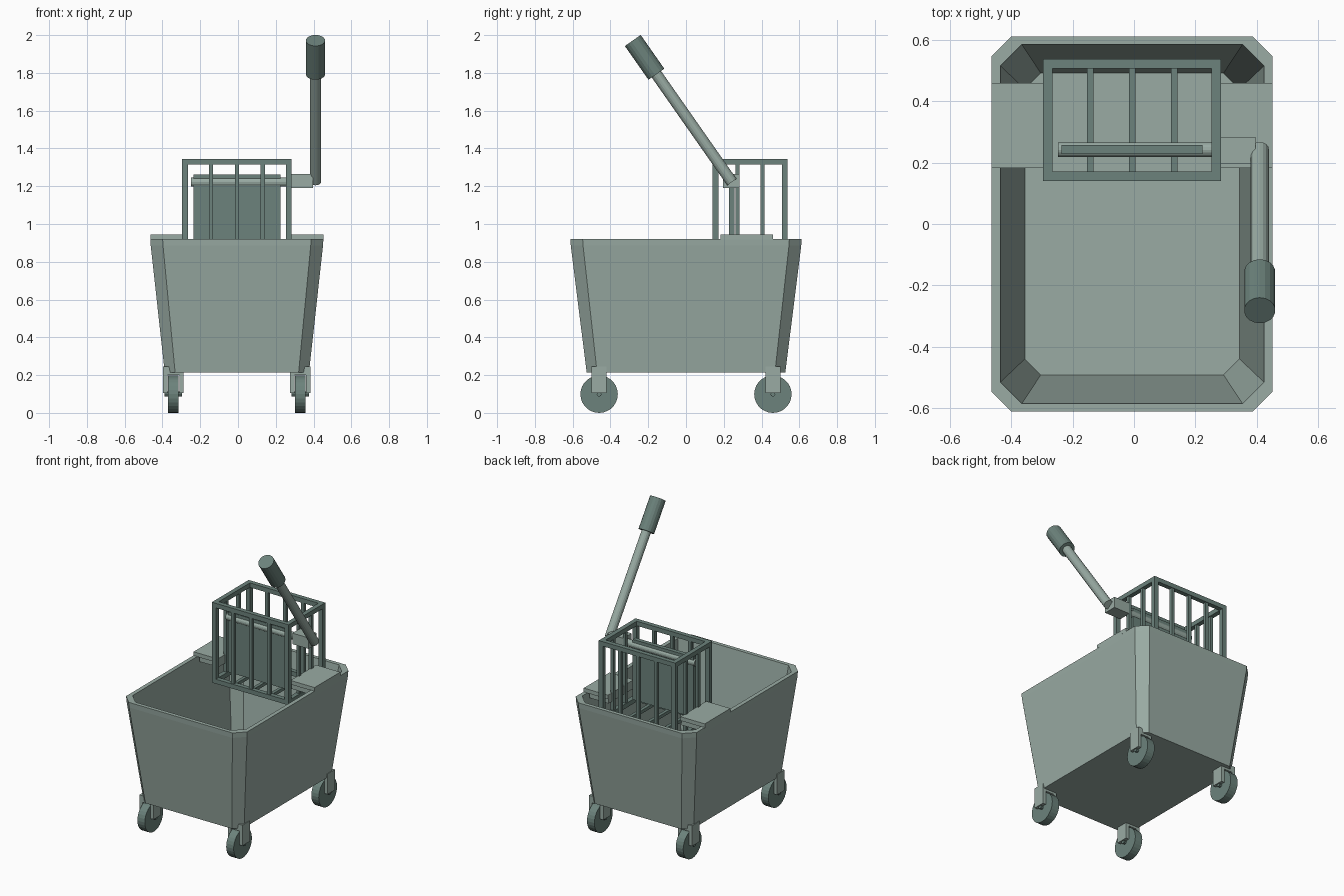
import bpy, bmesh, math
from mathutils import Vector

cube = bpy.data.objects.get("Cube")
if cube:
    bpy.data.objects.remove(cube, do_unlink=True)

CX = -0.006   # bucket centre line


def material(name, rgb):
    m = bpy.data.materials.new(name)
    m.use_nodes = True
    m.diffuse_color = (*rgb, 1)
    m.node_tree.nodes["Principled BSDF"].inputs["Base Color"].default_value = (*rgb, 1)
    return m


LIGHT = material("light grey green", (0.32, 0.41, 0.37))
DARK = material("dark grey green", (0.15, 0.225, 0.2))


def finish(bm, name, mat):
    bmesh.ops.recalc_face_normals(bm, faces=bm.faces)
    me = bpy.data.meshes.new(name)
    bm.to_mesh(me)
    bm.free()
    me.materials.append(mat)
    ob = bpy.data.objects.new(name, me)
    bpy.context.scene.collection.objects.link(ob)
    return ob


def add_box(bm, lo, hi):
    lo, hi = Vector(lo), Vector(hi)
    verts = bmesh.ops.create_cube(bm, size=1)["verts"]
    for v in verts:
        v.co = (lo + hi) / 2 + Vector(a * b for a, b in zip(v.co, hi - lo))


def boxes(name, mat, *pairs):
    bm = bmesh.new()
    for lo, hi in pairs:
        add_box(bm, lo, hi)
    return finish(bm, name, mat)


def rod(name, mat, a, b, radius, sides=16):
    a, b = Vector(a), Vector(b)
    bm = bmesh.new()
    bmesh.ops.create_cone(bm, cap_ends=True, segments=sides, radius1=radius,
                          radius2=radius, depth=(b - a).length)
    ob = finish(bm, name, mat)
    ob.location = (a + b) / 2
    ob.rotation_euler = (b - a).to_track_quat('Z', 'Y').to_euler()
    return ob


# Bucket: chamfered rectangles stacked up the outside and down the inside
def ring(bm, hx, hy, c, z):
    pts = []
    for sx, sy in ((1, 1), (-1, 1), (-1, -1), (1, -1)):
        pair = [(sx * hx, sy * (hy - c)), (sx * (hx - c), sy * hy)]
        pts += pair if sx * sy > 0 else pair[::-1]
    return [bm.verts.new((x + CX, y, z)) for x, y in pts]


bm = bmesh.new()
sections = [(0.382, 0.526, 0.055, 0.215), (0.456, 0.61, 0.065, 0.885),
            (0.458, 0.612, 0.065, 0.92), (0.43, 0.586, 0.07, 0.92),
            (0.35, 0.492, 0.052, 0.25)]
rings = [ring(bm, *s) for s in sections]
for low, high in zip(rings, rings[1:]):
    for i in range(8):
        j = (i + 1) % 8
        bm.faces.new((low[i], low[j], high[j], high[i]))
bm.faces.new(rings[0])
bm.faces.new(rings[-1])
finish(bm, "bucket", LIGHT)

# Casters: fork, axle and wheel at each corner
for sx, side in ((1, "left"), (-1, "right")):
    for sy, end in ((1, "back"), (-1, "front")):
        x, y, z = CX + sx * 0.336, sy * 0.46, 0.099
        label = f"{end}_{side}_"
        boxes(label + "fork", LIGHT,
              ((x - 0.054, y - 0.04, 0.2), (x + 0.054, y + 0.04, 0.245)),
              ((x - 0.054, y - 0.04, 0.105), (x - 0.031, y + 0.04, 0.2)),
              ((x + 0.031, y - 0.04, 0.105), (x + 0.054, y + 0.04, 0.2)))
        rod(label + "wheel", DARK, (x - 0.028, y, z), (x + 0.028, y, z), 0.099, 28)
        rod(label + "axle", DARK, (x - 0.046, y, z), (x + 0.046, y, z), 0.013, 8)

# Brackets resting on the rim and reaching in to the cage
for s, side in ((1, "left"), (-1, "right")):
    parts = []
    for inner, outer, y0, y1, z0, z1 in ((0.275, 0.458, 0.182, 0.46, 0.918, 0.945),
                                         (0.275, 0.42, 0.19, 0.452, 0.885, 0.918)):
        xs = sorted((CX + s * inner, CX + s * outer))
        parts.append(((xs[0], y0, z0), (xs[1], y1, z1)))
    boxes(side + "_bracket", LIGHT, *parts)

# Wringer cage: top and bottom frames, corner posts, slats and floor bars
X0, X1, Y0, Y1, Z0, Z1 = CX - 0.29, CX + 0.29, 0.14, 0.538, 0.795, 1.345
T, W = 0.031, 0.011
bm = bmesh.new()
for z in (Z0, Z1 - T):
    for y in (Y0, Y1 - T):
        add_box(bm, (X0, y, z), (X1, y + T, z + T))
    for x in (X0, X1 - T):
        add_box(bm, (x, Y0 + T, z), (x + T, Y1 - T, z + T))
for x in (X0, X1 - T):
    for y in (Y0, Y1 - T):
        add_box(bm, (x, y, Z0 + T), (x + T, y + T, Z1 - T))
finish(bm, "cage_frame", DARK)

bm = bmesh.new()
inset = T / 2
for dx in (-0.137, 0, 0.137):
    x = CX + dx
    for y in (Y0 + inset, Y1 - inset):
        add_box(bm, (x - W, y - W, Z0 + T), (x + W, y + W, Z1 - T))
    add_box(bm, (x - W, Y0 + T, Z0 + 0.005), (x + W, Y1 - T, Z0 + 0.027))
for dy in (-0.066, 0.066):
    y = (Y0 + Y1) / 2 + dy
    for x in (X0 + inset, X1 - inset):
        add_box(bm, (x - W, y - W, Z0 + T), (x + W, y + W, Z1 - T))
finish(bm, "cage_slats", DARK)

# Press plate hanging on its pivot rod, with the lever block outside the cage
boxes("press_plate", DARK, ((CX - 0.23, 0.228, 0.85), (CX + 0.23, 0.257, 1.262)))
rod("pivot_rod", LIGHT, (CX - 0.242, 0.242, 1.222), (0.3, 0.242, 1.222), 0.024)
boxes("lever_block", LIGHT, ((0.275, 0.195, 1.19), (0.397, 0.284, 1.265)))

# Lever leaning forward, with a thick grip
base = Vector((0.41, 0.243, 1.222))
tilt = math.radians(35)
along = Vector((0, -math.sin(tilt), math.cos(tilt)))
rod("lever", LIGHT, base, base + along * 0.8, 0.03)
rod("lever_grip", DARK, base + along * 0.697, base + along * 0.915, 0.051, 18)
